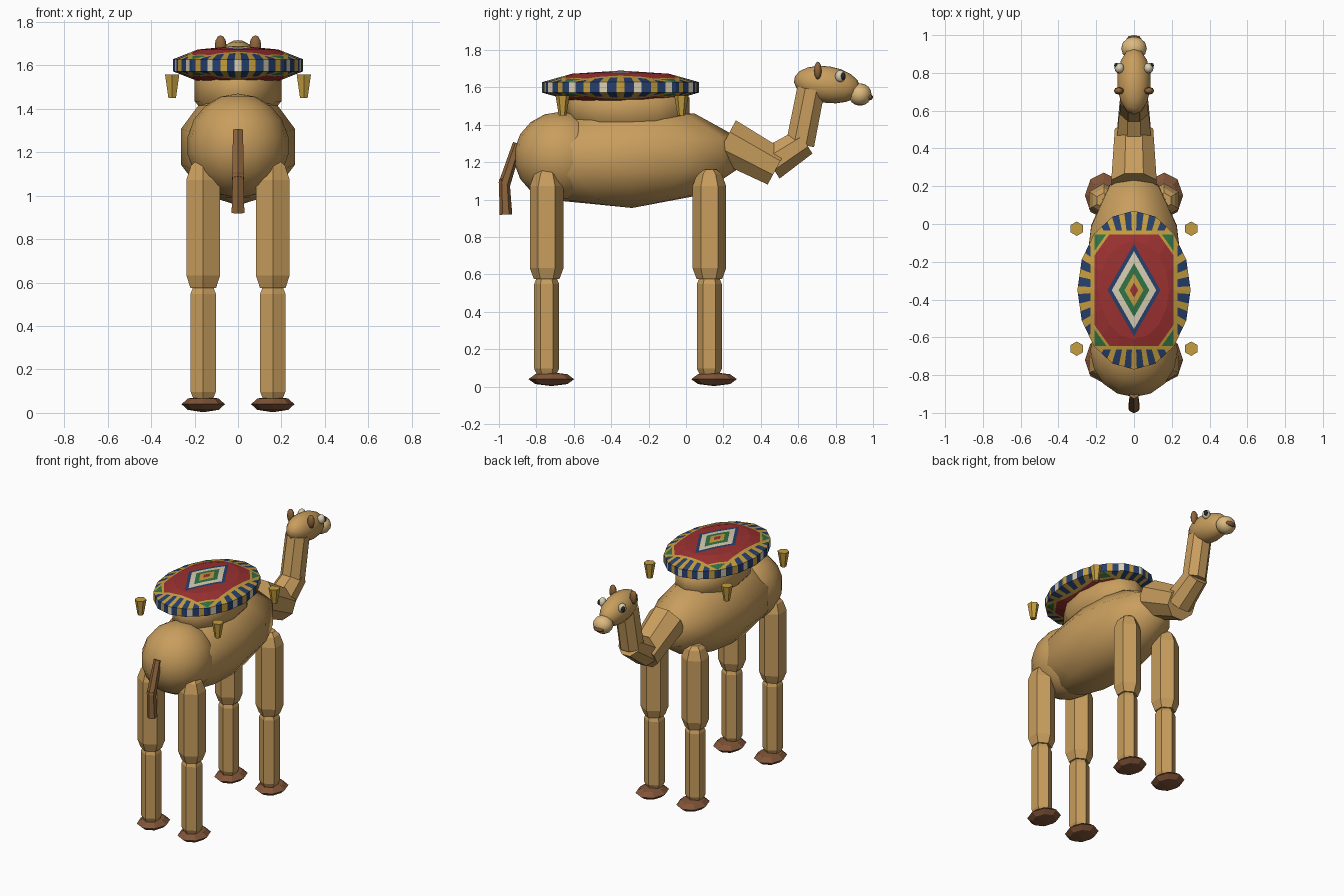
import bpy, bmesh, math
from mathutils import Vector, Matrix

if "Cube" in bpy.data.objects:
    bpy.data.objects.remove(bpy.data.objects["Cube"])


def material(name, rgb):
    m = bpy.data.materials.new(name)
    m.use_nodes = True
    m.diffuse_color = (*rgb, 1)
    m.node_tree.nodes["Principled BSDF"].inputs["Base Color"].default_value = (*rgb, 1)
    return m


TAN = material("tan hide", (0.58, 0.34, 0.11))
BROWN = material("brown hair", (0.27, 0.13, 0.045))
HOOF = material("dark hoof", (0.22, 0.09, 0.04))
MUZZLE = material("pale muzzle", (0.72, 0.49, 0.21))
CREAM = material("cream", (0.68, 0.61, 0.44))
BLACK = material("black", (0.02, 0.02, 0.02))
RED = material("rug red", (0.33, 0.03, 0.03))
BLUE = material("rug blue", (0.02, 0.05, 0.15))
GOLD = material("rug gold", (0.56, 0.34, 0.05))
GREEN = material("rug green", (0.03, 0.17, 0.06))


def finish(name, bm, mats, smooth=False):
    bmesh.ops.recalc_face_normals(bm, faces=bm.faces)
    mesh = bpy.data.meshes.new(name)
    bm.to_mesh(mesh)
    bm.free()
    for m in mats:
        mesh.materials.append(m)
    for p in mesh.polygons:
        p.use_smooth = smooth
    obj = bpy.data.objects.new(name, mesh)
    bpy.context.collection.objects.link(obj)
    return obj


def ball(name, centre, radii, mat, segs=12, rings=8, tilt=0, smooth=True):
    bm = bmesh.new()
    mx = (Matrix.Translation(centre) @ Matrix.Rotation(math.radians(tilt), 4, "X")
          @ Matrix.Diagonal((*radii, 1)))
    bmesh.ops.create_uvsphere(bm, u_segments=segs, v_segments=rings, radius=1, matrix=mx)
    return finish(name, bm, [mat], smooth)


def tube(name, a, b, profile, mat, sides=6, turn=0.0):
    """Capped prism along a-b; profile is (fraction along, radius)."""
    a, b = Vector(a), Vector(b)
    u = Vector((1, 0, 0))
    v = (b - a).normalized().cross(u)
    bm = bmesh.new()
    rings = []
    for t, r in profile:
        angles = [turn + 2 * math.pi * i / sides for i in range(sides)]
        rings.append([bm.verts.new(a.lerp(b, t) + r * (v * math.cos(g) + u * math.sin(g)))
                      for g in angles])
    for lo, hi in zip(rings, rings[1:]):
        for i in range(sides):
            j = (i + 1) % sides
            bm.faces.new((lo[i], lo[j], hi[j], hi[i]))
    bm.faces.new(rings[0])
    bm.faces.new(rings[-1])
    return finish(name, bm, [mat])


# Torso
ball("body", (0, -0.3, 1.225), (0.275, 0.61, 0.27), TAN, 12, 5, tilt=2.5)
ball("rump", (0, -0.67, 1.23), (0.235, 0.25, 0.24), TAN, 16, 9)
ball("hump", (0, -0.31, 1.49), (0.21, 0.345, 0.18), TAN, 12, 5)

# Legs and feet
for side, sx in (("left", 1), ("right", -1)):
    for end, y in (("front", 0.125), ("rear", -0.745)):
        x = 0.16 * sx
        tube(f"{end}_{side}_upper_leg", (x, y, 0.575), (x, y, 1.16),
             [(0, 0.068), (0.1, 0.09), (0.85, 0.09), (0.96, 0.066), (1, 0.04)], TAN)
        tube(f"{end}_{side}_lower_leg", (x, y, 0.06), (x, y, 0.59),
             [(0, 0.05), (0.07, 0.067), (0.92, 0.067), (1, 0.05)], TAN)
        ball(f"{end}_{side}_foot", (x, y + 0.025, 0.04), (0.1, 0.122, 0.037), HOOF,
             8, 4, smooth=False)

# Neck in three overlapping pieces
flat = math.pi / 8
tube("neck_base", (0, 0.21, 1.318), (0, 0.485, 1.17), [(0, 0.13), (1, 0.11)], TAN, 8, flat)
tube("neck_bend", (0, 0.45, 1.19), (0, 0.635, 1.31), [(0, 0.1), (1, 0.082)], TAN, 8, flat)
tube("neck_top", (0, 0.61, 1.295), (0, 0.668, 1.59), [(0, 0.082), (1, 0.08)], TAN, 8, flat)

# Head
ball("head", (0, 0.755, 1.615), (0.09, 0.18, 0.098), TAN, 14, 9, tilt=-9)
ball("muzzle", (0, 0.93, 1.562), (0.068, 0.062, 0.06), MUZZLE, 12, 8)
ball("mouth", (0, 0.98, 1.548), (0.04, 0.02, 0.017), HOOF, 8, 6)
for side, sx in (("left", 1), ("right", -1)):
    ball(f"{side}_eye", (0.077 * sx, 0.825, 1.66), (0.026, 0.028, 0.032), CREAM, 12, 8)
    ball(f"{side}_pupil", (0.092 * sx, 0.839, 1.66), (0.014, 0.014, 0.02), BLACK, 8, 6)
    ball(f"{side}_ear", (0.08 * sx, 0.705, 1.69), (0.027, 0.02, 0.048), BROWN, 8, 6)

# Tail
tube("tail_upper", (0, -0.9, 1.3), (0, -0.972, 1.08), [(0, 0.026), (1, 0.032)], BROWN)
tube("tail_lower", (0, -0.972, 1.11), (0, -0.963, 0.92), [(0, 0.028), (1, 0.034)], BROWN)

# Rug: flattened faceted cushion, cut along its pattern lines
RY, RZ = -0.35, 1.6
bm = bmesh.new()
bmesh.ops.create_uvsphere(bm, u_segments=16, v_segments=5, radius=1,
                          matrix=Matrix.Diagonal((0.315, 0.442, 0.09, 1)))


def cut(normal, offset=0.0, test=None):
    n = Vector((*normal, 0))
    faces = [f for f in bm.faces if test is None or test(f)]
    geom = set(faces)
    for f in faces:
        geom.update(f.edges)
        geom.update(f.verts)
    bmesh.ops.bisect_plane(bm, geom=list(geom), dist=1e-5,
                           plane_co=n * (offset / n.length_squared), plane_no=n)


FX, FY, LINE = 0.21, 0.295, 0.02       # field half sizes and gold line width
DX, DY = 0.14, 0.245                   # diamond half sizes
DIAMOND = [(0.16, 2), (0.36, 1), (0.58, 3), (0.84, 4), (1.0, 0)]
STEP = 2 * math.pi / 56


def is_rim(f):
    return abs(f.normal.z) < 0.2


def is_border(f):
    c = f.calc_center_median()
    return is_rim(f) or abs(c.x) > FX + LINE or abs(c.y) > FY + LINE


def in_field(f):
    return not is_rim(f) and not is_border(f)


bm.normal_update()
for s in (1, -1):
    for extra in (0, LINE):
        cut((1, 0), s * (FX + extra), lambda f: not is_rim(f))
        cut((0, 1), s * (FY + extra), lambda f: not is_rim(f))
bm.normal_update()
for s in (1, -1):
    for m in (1, -1):
        for scale, _ in DIAMOND:
            cut((m / DX, 1 / DY), s * scale, in_field)
        for scale in (1.62, 1.7):
            cut((m / FX, 1 / FY), s * scale, in_field)
# Narrow radial stripes round the border
for k in range(0, 28, 2):
    for d in (-0.45, 0.45):
        t = (k + d) * STEP
        cut((-math.sin(t) * 0.42, math.cos(t) * 0.3), 0, is_border)
bm.normal_update()

# Material slots: 0 blue, 1 gold, 2 red, 3 green, 4 cream
for f in bm.faces:
    c = f.calc_center_median()
    x, y = abs(c.x), abs(c.y)
    if is_border(f):
        k = math.atan2(c.y / 0.42, c.x / 0.3) / STEP
        even = 2 * round(k / 2)
        if abs(k - even) > 0.45:
            f.material_index = 0
        else:
            f.material_index = 4 if is_rim(f) and even % 4 == 2 else 1
    elif x > FX or y > FY:
        f.material_index = 1
    else:
        corner = x / FX + y / FY
        f.material_index = 3 if corner > 1.7 else 1 if corner > 1.62 else 2
        for scale, slot in DIAMOND:
            if x / DX + y / DY < scale:
                f.material_index = slot
                break
rug = finish("saddle_rug", bm, [BLUE, GOLD, RED, GREEN, CREAM])
rug.location = (0, RY, RZ)

# Tassels hanging at the rug corners
for side, sx in (("left", 1), ("right", -1)):
    for end, y in (("front", -0.025), ("rear", -0.66)):
        tube(f"{end}_{side}_tassel", (0.303 * sx, y, 1.45), (0.303 * sx, y, 1.557),
             [(0, 0.02), (1, 0.038)], GOLD)
